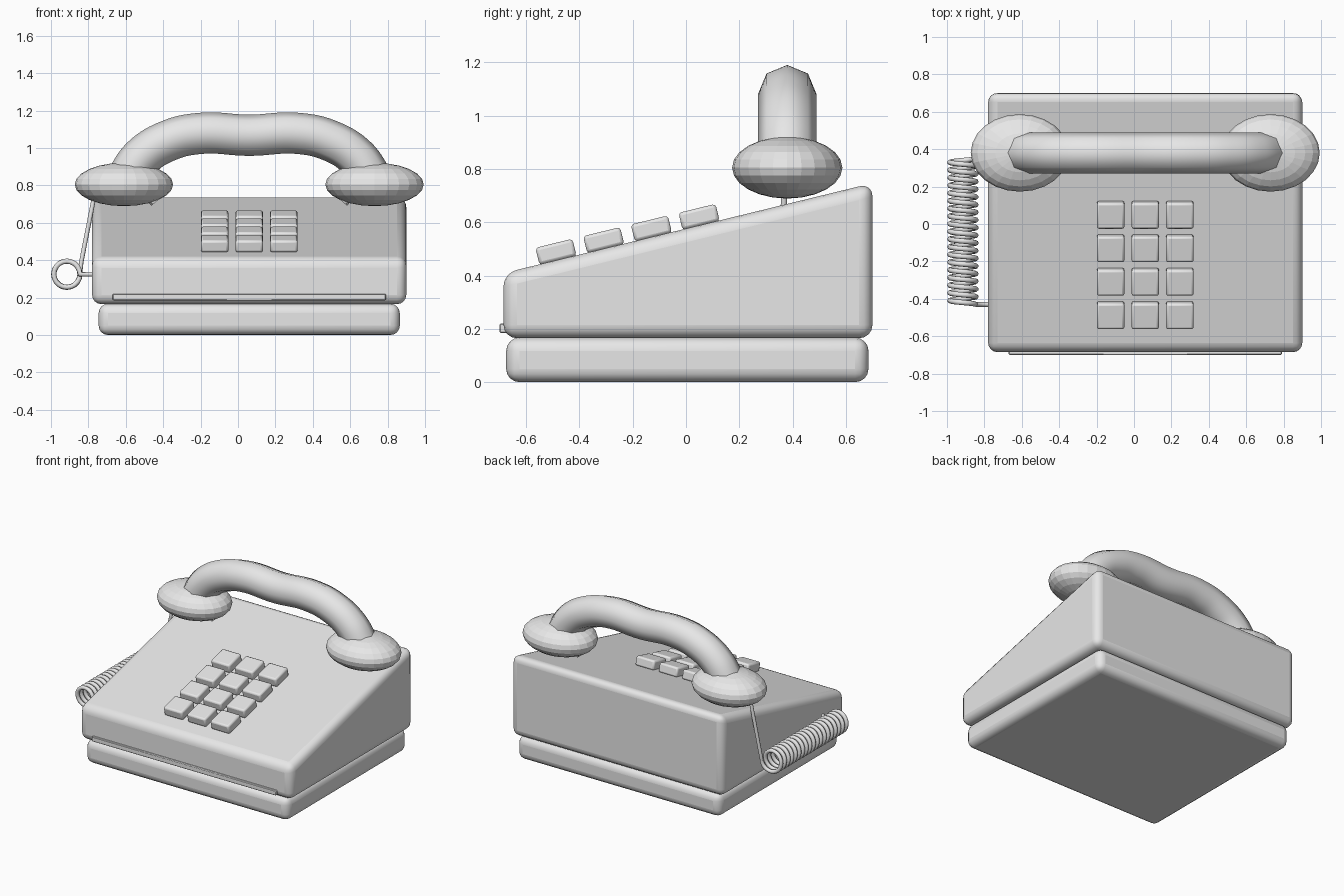
import bpy, bmesh, math
from mathutils import Matrix

if "Cube" in bpy.data.objects:
    bpy.data.objects.remove(bpy.data.objects["Cube"])

grey = bpy.data.materials.new("plain_grey")
grey.diffuse_color = (0.8, 0.8, 0.8, 1)
grey.use_nodes = True
grey.node_tree.nodes["Principled BSDF"].inputs["Base Color"].default_value = grey.diffuse_color
MID = 0.06            # symmetry line of the telephone body
SLOPE = 0.244         # rise of the sloping top


def finish(name, bm, bevel=0, segments=3, smooth=True):
    bmesh.ops.recalc_face_normals(bm, faces=bm.faces)
    me = bpy.data.meshes.new(name)
    bm.to_mesh(me)
    bm.free()
    ob = bpy.data.objects.new(name, me)
    bpy.context.collection.objects.link(ob)
    me.materials.append(grey)
    if bevel:
        mod = ob.modifiers.new("rounding", 'BEVEL')
        mod.width, mod.segments = bevel, segments
        mod.limit_method = 'ANGLE'
    if smooth:
        bpy.ops.object.select_all(action='DESELECT')
        bpy.context.view_layer.objects.active = ob
        ob.select_set(True)
        bpy.ops.object.shade_smooth_by_angle(angle=math.radians(35))
    return ob


def prism(name, profile, x0, x1, bevel, segments=4):
    """Extrude a (y, z) outline from x0 to x1."""
    bm = bmesh.new()
    face = bm.faces.new([bm.verts.new((x0, y, z)) for y, z in profile])
    ext = bmesh.ops.extrude_face_region(bm, geom=[face])
    verts = [v for v in ext["geom"] if isinstance(v, bmesh.types.BMVert)]
    bmesh.ops.translate(bm, vec=(x1 - x0, 0, 0), verts=verts)
    return finish(name, bm, bevel, segments)


def tube(name, points, radius, kind='POLY'):
    cu = bpy.data.curves.new(name, 'CURVE')
    cu.dimensions = '3D'
    cu.bevel_depth, cu.bevel_resolution = radius, 2
    cu.use_fill_caps = True
    sp = cu.splines.new(kind)
    pts = sp.bezier_points if kind == 'BEZIER' else sp.points
    pts.add(len(points) - 1)
    for p, co in zip(pts, points):
        if kind == 'BEZIER':
            p.co = co
            p.handle_left_type = p.handle_right_type = 'AUTO'
        else:
            p.co = (*co, 1)
    sp.use_smooth = True
    ob = bpy.data.objects.new(name, cu)
    bpy.context.collection.objects.link(ob)
    cu.materials.append(grey)
    return ob


# Base slab, wedge-shaped housing and front strip
prism("base", [(-.675, 0), (.685, 0), (.685, .167), (-.675, .167)], -.745, .865, .05)
prism("housing", [(-.685, .165), (.70, .165), (.70, .747), (-.685, .409)], -.78, .90, .05)
prism("front_strip", [(-.70, .185), (-.66, .185), (-.66, .22), (-.70, .22)], -.67, .79, .004, 1)

# Keypad
for row in range(4):
    for col in range(3):
        bm = bmesh.new()
        bmesh.ops.create_cube(bm, size=1)
        bmesh.ops.scale(bm, vec=(.147, .143, .066), verts=bm.verts)
        y = -.488 + row * .179
        tilt = Matrix.Rotation(math.atan(SLOPE), 4, 'X')
        place = Matrix.Translation((MID + (col - 1) * .185, y, .489 + SLOPE * (y + .488)))
        bmesh.ops.transform(bm, matrix=place @ tilt, verts=bm.verts)
        finish(f"key_{row}_{col}", bm, .012, 2)

# Handset cups, each with a small stub on the inner underside
for side, label in ((-1, "left"), (1, "right")):
    bm = bmesh.new()
    bmesh.ops.create_uvsphere(bm, u_segments=24, v_segments=12, radius=1)
    bmesh.ops.scale(bm, vec=(.263, .207, .116), verts=bm.verts)
    bmesh.ops.translate(bm, vec=(MID + side * .67, .38, .805), verts=bm.verts)
    finish(label + "_cup", bm, smooth=False)
    bm = bmesh.new()
    bmesh.ops.create_cone(bm, cap_ends=True, segments=8, radius1=.04, radius2=.04, depth=.1)
    m = Matrix.Translation((MID + side * .525, .38, .755)) @ Matrix.Rotation(side * .7, 4, 'Y')
    bmesh.ops.transform(bm, matrix=m, verts=bm.verts)
    finish(label + "_cup_stub", bm)

# Handset grip: half a path, mirrored
half = [(.66, .83), (.575, .95), (.43, 1.04), (.26, 1.078)]
path = [(MID - d, .38, z) for d, z in half] + [(MID, .38, 1.068)]
path += [(MID + d, .38, z) for d, z in reversed(half)]
tube("handset_grip", path, .11, 'BEZIER')

# Coiled cord with a lead into the housing and one up to the left cup
CX, CZ, R, TURNS, STEPS = -.915, .325, .07, 19, 20
coil = [(-.76, -.43, CZ)]
for i in range(TURNS * STEPS + 1):
    a = 2 * math.pi * i / STEPS
    coil.append((CX + R * math.cos(a), -.43 + .78 * i / (TURNS * STEPS), CZ + R * math.sin(a)))
tube("coiled_cord", coil, .014)
tube("cord_lead", [(CX + R, .35, CZ), (-.838, .36, .39), (-.765, .37, .76)], .012)
